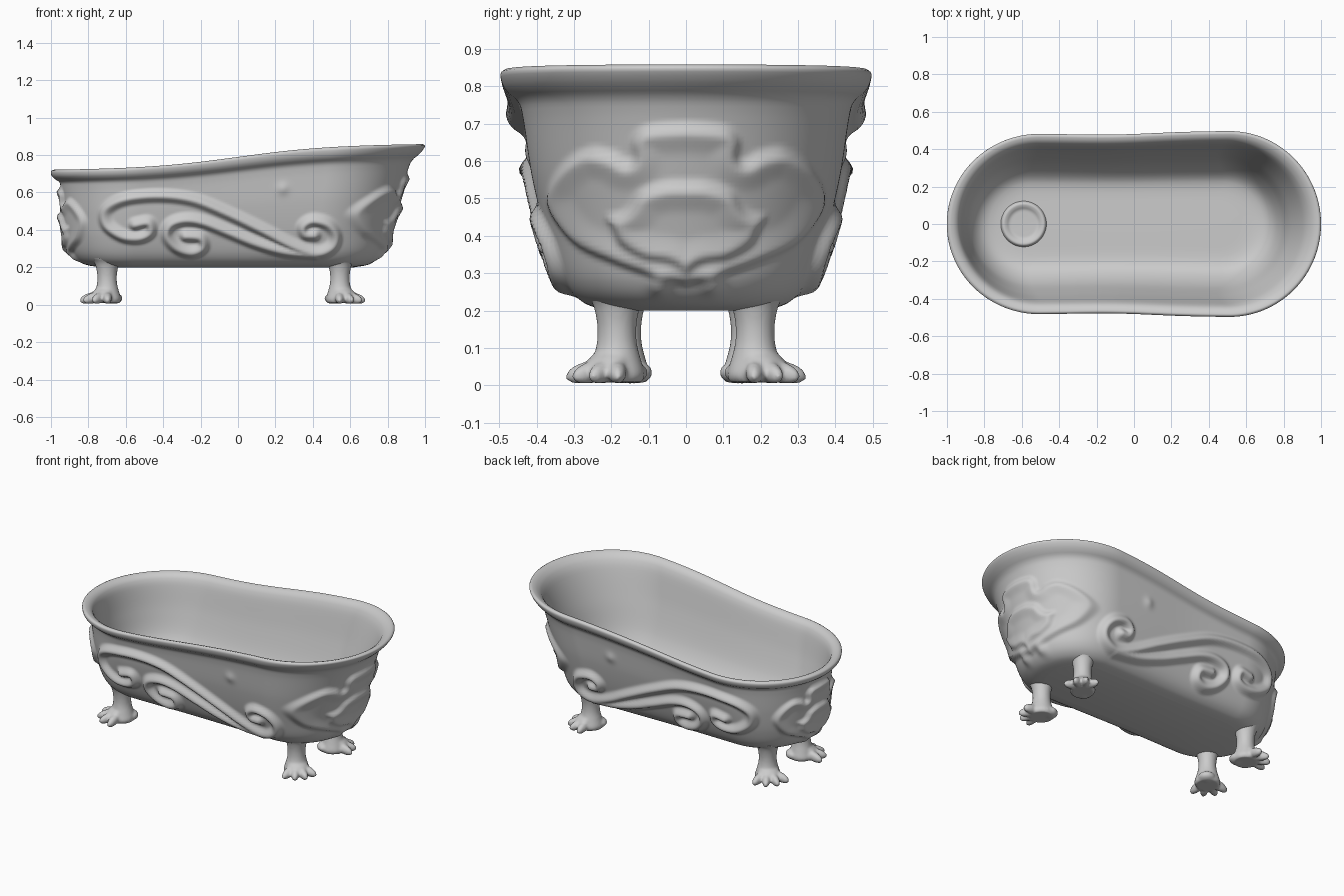
import bpy, bmesh, math
from mathutils import Vector, Matrix, kdtree

if "Cube" in bpy.data.objects:
    bpy.data.objects.remove(bpy.data.objects["Cube"])


def catmull(pts, n):
    """Smooth path through points; n is samples per span (number or function)."""
    out = []
    for i in range(len(pts) - 1):
        p = [pts[max(i - 1, 0)], pts[i], pts[i + 1], pts[min(i + 2, len(pts) - 1)]]
        k = n(p[1], p[2]) if callable(n) else n
        for j in range(k):
            t = j / k
            out.append(tuple(0.5 * (2 * b + (c - a) * t + (2 * a - 5 * b + 4 * c - d) * t * t
                                    + (3 * b - a - 3 * c + d) * t ** 3) for a, b, c, d in zip(*p)))
    return out + [tuple(pts[-1])]


def loft(bm, rings):
    """Skin a stack of closed rings and cap both ends."""
    vs = [[bm.verts.new(p) for p in r] for r in rings]
    n = len(vs[0])
    for a, b in zip(vs, vs[1:]):
        for i in range(n):
            bm.faces.new((a[i], a[(i + 1) % n], b[(i + 1) % n], b[i]))
    bm.faces.new(vs[0][::-1])
    bm.faces.new(vs[-1])
    return vs


def finish(bm, name):
    bmesh.ops.recalc_face_normals(bm, faces=bm.faces)
    me = bpy.data.meshes.new(name)
    bm.to_mesh(me)
    bm.free()
    for f in me.polygons:
        f.use_smooth = True
    ob = bpy.data.objects.new(name, me)
    bpy.context.collection.objects.link(ob)
    return ob


def circle(x, y, z, r, n=32):
    return [(x + r * math.cos(2 * math.pi * i / n), y + r * math.sin(2 * math.pi * i / n), z) for i in range(n)]


def smooth(t):
    t = max(0, min(1, t))
    return t * t * (3 - 2 * t)


# ---- tub shell: stadium rings, height as a fraction up to the sloping rim
def rim(x):
    return 0.79 + 0.065 * math.tanh(2 * x) + 0.006 * x


def tub_ring(xl, xr, w, t, n=400):
    pts = []
    for i in range(n):
        u = i / n
        side = 1 if u < 0.5 else -1
        v = u % 0.5
        if v < 0.27:
            ang = math.pi * (v / 0.27 - 0.5)
            c = xr - w if side > 0 else xl + w
            x, y = c + side * w * math.cos(ang), side * w * math.sin(ang)
        else:
            f = (v - 0.27) / 0.23
            a, b = (xr - w, xl + w) if side > 0 else (xl + w, xr - w)
            x, y = a + (b - a) * f, side * w
        y *= 0.99 + 0.018 * math.tanh(2 * x) - 0.02 * math.exp(-((x + 0.1) / 0.3) ** 2)
        pts.append((x, y, 0.2 + t * (rim(x) - 0.2)))
    return pts


outer = [(-.72, .62, .20, 0), (-.82, .71, .27, .03), (-.88, .77, .325, .12), (-.915, .805, .37, .3),
         (-.935, .86, .41, .55), (-.948, .91, .435, .8), (-.955, .932, .448, .87), (-.98, .958, .473, .905),
         (-.997, .982, .489, .94), (-1, 1, .495, .983), (-.985, .988, .484, 1)]
inner = [(-.985, .988, .484, 1), (-.955, .955, .455, .98), (-.93, .91, .428, .9), (-.905, .835, .385, .6),
         (-.875, .785, .33, .32), (-.82, .735, .265, .16), (-.74, .66, .2, .105), (-.6, .52, .08, .1)]
span = lambda step: lambda a, b: max(3, int(math.hypot(b[2] - a[2], .6 * (b[3] - a[3])) / step))
out_rows = catmull(outer, span(0.010))
in_rows = catmull(inner, span(0.025))[1:]
bm = bmesh.new()
rows = loft(bm, [tub_ring(*r) for r in out_rows + in_rows])
bmesh.ops.recalc_face_normals(bm, faces=bm.faces)
bm.normal_update()


# ---- carved relief, pushed out of the shell
def tree(pts):
    kd = kdtree.KDTree(len(pts))
    for i, p in enumerate(pts):
        kd.insert((p[0], p[1], 0), i)
    kd.balance()
    return kd


def inside(p, poly):
    hit = False
    for a, b in zip(poly, poly[1:] + poly[:1]):
        if (a[1] > p[1]) != (b[1] > p[1]) and p[0] < a[0] + (p[1] - a[1]) * (b[0] - a[0]) / (b[1] - a[1]):
            hit = not hit
    return hit


# side scrolls as (x, z)
long_scroll = [(-.55, .43), (-.48, .44), (-.47, .39), (-.53, .36), (-.62, .37), (-.70, .43), (-.70, .51), (-.60, .565),
               (-.42, .582), (-.24, .56), (-.06, .49), (.12, .405), (.30, .315), (.42, .28), (.50, .31), (.52, .37),
               (.48, .43), (.40, .45), (.35, .42), (.36, .38), (.41, .375)]
short_scroll = [(-.28, .37), (-.20, .36), (-.19, .31), (-.25, .285), (-.33, .31), (-.38, .37), (-.36, .43),
                (-.28, .455), (-.18, .44), (-.04, .385), (.10, .33), (.25, .29), (.42, .275)]
scrolls = tree(catmull(long_scroll, 24) + catmull(short_scroll, 24))

# end ornament half outlines as (|y|, z): large leaf, then shell on top
leaf = [(0, .26), (.1, .285), (.2, .32), (.3, .37), (.37, .46), (.375, .53), (.33, .60), (.26, .64), (.19, .63),
        (.15, .61), (.15, .66), (.11, .70), (0, .71)]
shell = [(0, .29), (.04, .32), (.11, .335), (.175, .375), (.2, .425), (.215, .46), (.16, .48), (.125, .53),
         (.06, .555), (0, .558)]
petals = [(catmull(o, 8), tree(catmull(o, 24)), h) for o, h in ((leaf, .024), (shell, .024))]


def relief(co):
    x, y, z = co.x, abs(co.y), co.z
    h = 0
    if abs(x) < 0.8 and y > 0.2 and z > 0.22:
        h += 0.033 * (1 - smooth(scrolls.find((x, z, 0))[2] / 0.044))
        h += 0.010 * math.exp(-((x - .24) ** 2 + (z - .62) ** 2) / 0.0009)
    if abs(x) > 0.52 and z > 0.22:
        if x < 0:
            y, z = y / 0.75, .26 + (z - .25) / 0.85
        p = (max(y, 1e-4), z)
        for poly, kd, top in petals:
            if inside(p, poly):
                d = kd.find((p[0], p[1], 0))[2]
                h += top * (smooth(d / 0.035) - 0.45 * smooth((d - 0.025) / 0.07))
        h += 0.02 * math.exp(-((y - .07) ** 2 + (z - .275) ** 2) / 0.0009)
    return h


moves = [(v, v.normal * relief(v.co)) for row in rows[:len(out_rows)] for v in row if v.co.z < rim(v.co.x) - 0.07]
for v, d in moves:
    v.co += d
finish(bm, "tub")

# ---- drain fitting on the tub floor
bm = bmesh.new()
profile = [(.125, -.005), (.115, .012), (.105, .016), (.092, .012), (.075, .003), (.05, .0015), (.01, .001)]
loft(bm, [circle(-.59, 0, .253 + z, r, 48) for r, z in catmull(profile, 4)])
finish(bm, "drain")


# ---- clawed legs: fused shin, heel and toes, mirrored across y
def leg(name, cx, cy, heading, reach):
    bm = bmesh.new()
    shin = [(.25, .088), (.225, .068), (.19, .057), (.15, .052), (.11, .054), (.07, .064), (.03, .075), (.008, .068)]
    loft(bm, [circle(cx, cy, z, r) for z, r in catmull(shin, 4)])

    def blob(angle, dist, size, z, tilt=0):
        a = heading + math.radians(angle)
        m = (Matrix.Translation((cx + dist * math.cos(a), cy + dist * math.sin(a), z))
             @ Matrix.Rotation(a, 4, 'Z') @ Matrix.Rotation(tilt, 4, 'Y') @ Matrix.Diagonal((*size, 1)))
        bmesh.ops.create_uvsphere(bm, u_segments=20, v_segments=12, radius=1, matrix=m)

    for ang in (-46, -15, 15, 46):
        blob(ang, reach - .06, (.065, .025, .029), .036, 0.25)
    blob(0, .035, (.07, .062, .035), .06, 0.5)
    blob(180, .05, (.045, .05, .03), .034)
    ob = finish(bm, name)
    rm = ob.modifiers.new("fuse", 'REMESH')
    rm.mode, rm.voxel_size, rm.use_smooth_shade = 'VOXEL', 0.008, True
    sm = ob.modifiers.new("soften", 'SMOOTH')
    sm.factor, sm.iterations = 0.5, 4
    mi = ob.modifiers.new("mirror", 'MIRROR')
    mi.use_axis = (False, True, False)


leg("right_legs", 0.545, 0.185, math.radians(45), 0.135)
leg("left_legs", -0.70, 0.172, math.radians(135), 0.145)
